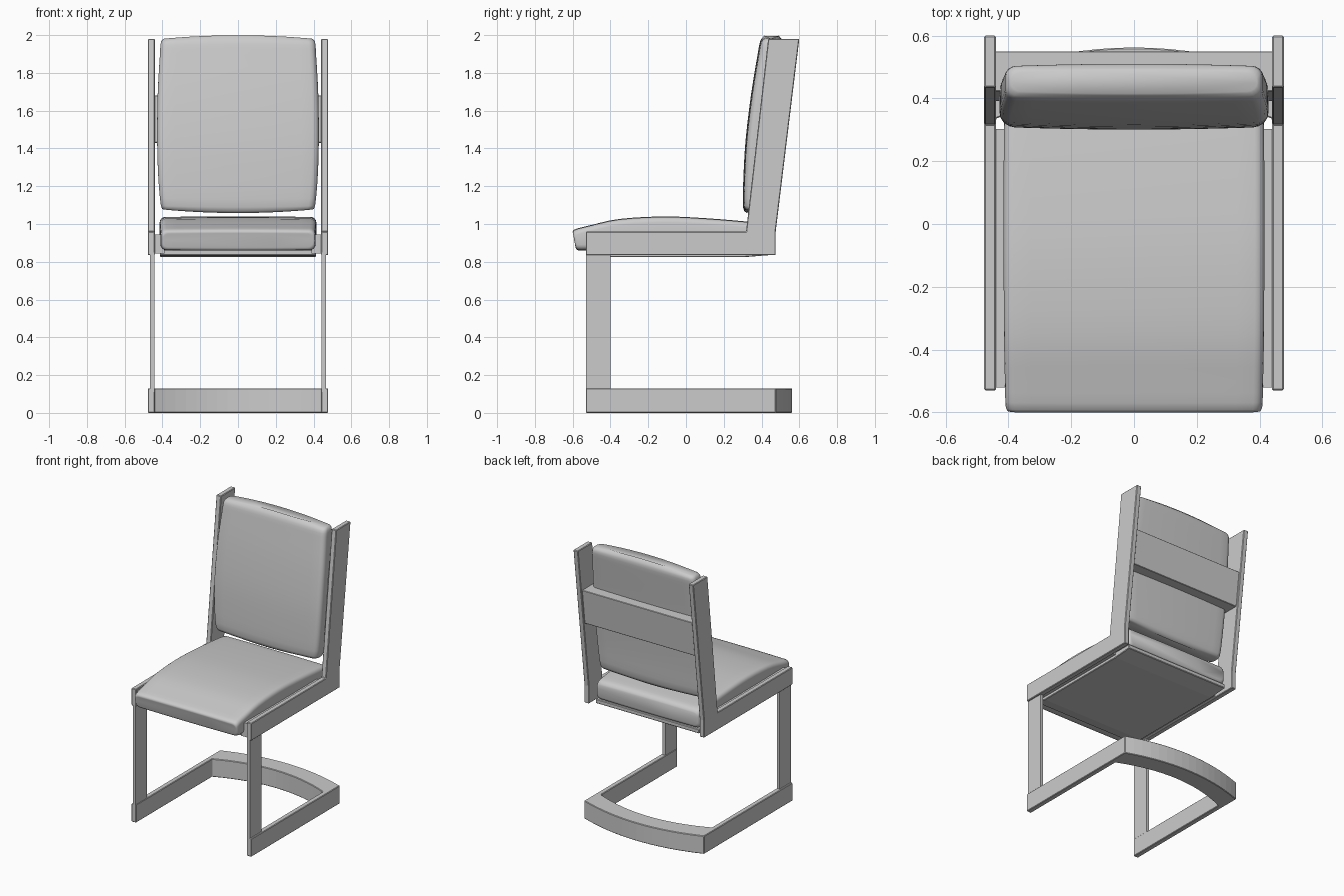
import bpy, bmesh, math
from mathutils import Vector

if "Cube" in bpy.data.objects:
    bpy.data.objects.remove(bpy.data.objects["Cube"])


def finish(name, bm):
    bmesh.ops.recalc_face_normals(bm, faces=bm.faces)
    me = bpy.data.meshes.new(name)
    bm.to_mesh(me)
    bm.free()
    ob = bpy.data.objects.new(name, me)
    bpy.context.collection.objects.link(ob)
    return ob


def prism(name, pts, axis, lo, hi, mirror=False, bevel=0.004):
    """Extrude a 2D outline along x (outline in y,z) or z (outline in x,y)."""
    bm = bmesh.new()
    def at(p, h):
        return (h, p[0], p[1]) if axis == 'x' else (p[0], p[1], h)
    face = bm.faces.new([bm.verts.new(at(p, lo)) for p in pts])
    ext = bmesh.ops.extrude_face_region(bm, geom=[face])
    delta = Vector((hi - lo, 0, 0)) if axis == 'x' else Vector((0, 0, hi - lo))
    bmesh.ops.translate(bm, vec=delta,
                        verts=[g for g in ext['geom'] if isinstance(g, bmesh.types.BMVert)])
    ob = finish(name, bm)
    if mirror:
        ob.modifiers.new("mirror", 'MIRROR')
    if bevel:
        b = ob.modifiers.new("bevel", 'BEVEL')
        b.width, b.segments, b.limit_method = bevel, 1, 'ANGLE'
        b.angle_limit = math.radians(40)
    return ob


def rect(a0, b0, a1, b1):
    return [(a0, b0), (a1, b0), (a1, b1), (a0, b1)]


def spline(rows, steps):
    """Catmull-Rom interpolation through rows of numbers."""
    out = []
    for i in range(len(rows) - 1):
        a, b = rows[max(i - 1, 0)], rows[i]
        c, d = rows[i + 1], rows[min(i + 2, len(rows) - 1)]
        for s in range(steps):
            t = s / steps
            out.append([0.5 * (2 * q + (r - p) * t + (2 * p - 5 * q + 4 * r - w) * t ** 2
                               + (3 * q - p - 3 * r + w) * t ** 3)
                        for p, q, r, w in zip(a, b, c, d)])
    return out + [list(rows[-1])]


def cushion(name, rows, radius, crown, bow):
    """Loft rounded cross-sections; row = face y, face z, rear y, rear z, half width."""
    bm = bmesh.new()
    rings = []
    rows = spline(rows, 3)
    for i, (fy, fz, ry, rz, w) in enumerate(rows):
        face, rear = Vector((0, fy, fz)), Vector((0, ry, rz))
        depth = (rear - face).length
        n = (rear - face) / depth
        r = min(radius, depth * 0.45)
        half = []
        for k in range(7):                       # face side, centre outwards
            half.append(((w - r) * k / 7, 0))
        for k in range(5):                       # face corner
            a = math.pi / 2 * k / 4
            half.append((w - r + r * math.sin(a), r - r * math.cos(a)))
        for k in range(5):                       # rear corner
            a = math.pi / 2 * k / 4
            half.append((w - r + r * math.cos(a), depth - r + r * math.sin(a)))
        for k in range(6, -1, -1):
            half.append(((w - r) * k / 7, depth))
        outline = half + [(-x, d) for x, d in reversed(half[1:-1])]
        t = 2 * i / (len(rows) - 1) - 1
        ring = []
        for x, d in outline:
            e = (x / w) ** 2
            p = face + n * (d + crown * e * (1 - 2 * d / depth))
            ring.append(bm.verts.new((x, p.y, p.z + bow * t ** 3 * (1 - e))))
        rings.append(ring)
    for a, b in zip(rings, rings[1:]):
        for i in range(len(a)):
            j = (i + 1) % len(a)
            bm.faces.new((a[i], a[j], b[j], b[i]))
    bm.faces.new(rings[0])
    bm.faces.new(rings[-1])
    for f in bm.faces:
        f.smooth = True
    return finish(name, bm)


# L-shaped side frames: seat rail and leaning back post
prism("side_frame", [(-0.53, 0.835), (0.475, 0.835), (0.475, 0.96), (0.60, 1.98),
                     (0.435, 1.98), (0.318, 0.96), (-0.53, 0.96)], 'x', 0.44, 0.477, True)

# Front legs
prism("front_leg", rect(-0.53, 0.11, -0.40, 0.85), 'x', 0.443, 0.465, True, 0)

# U-shaped base with a curved rear bar
def arc(half, y_side, y_mid, count=16):
    return [(half * (1 - 2 * k / count), y_mid + (y_side - y_mid) * (1 - 2 * k / count) ** 2)
            for k in range(count + 1)]

outer = [(0.477, -0.53)] + arc(0.477, 0.475, 0.562) + [(-0.477, -0.53)]
inner = [(-0.44, -0.53)] + arc(0.44, 0.335, 0.43)[::-1] + [(0.44, -0.53)]
prism("base_frame", outer + inner, 'z', 0.0, 0.13)

# Seat panel and the side cleats joining it to the rails
prism("seat_panel", [(-0.50, 0.835), (-0.42, 0.824), (0.30, 0.824), (0.44, 0.835),
                     (0.44, 0.865), (-0.50, 0.865)], 'x', -0.412, 0.412)
prism("side_cleat", rect(-0.52, 0.845, 0.302, 0.945), 'x', 0.39, 0.442, True, 0)

# Leaning back slat between the posts
prism("back_slat", [(0.392, 1.43), (0.520, 1.43), (0.550, 1.68), (0.422, 1.68)],
      'x', -0.442, 0.442, False, 0.003)

# Seat cushion
cushion("seat_cushion", [
    (-0.597, 0.945, -0.585, 0.875, 0.395),
    (-0.592, 0.970, -0.570, 0.860, 0.408),
    (-0.500, 0.995, -0.500, 0.860, 0.411),
    (-0.350, 1.027, -0.350, 0.860, 0.414),
    (-0.120, 1.040, -0.120, 0.860, 0.415),
    (0.100, 1.031, 0.100, 0.860, 0.415),
    (0.320, 1.013, 0.320, 0.860, 0.414),
    (0.415, 1.000, 0.420, 0.862, 0.410),
    (0.440, 0.975, 0.440, 0.885, 0.397)], 0.03, 0.003, 0.0)

# Back cushion
cushion("back_cushion", [
    (0.322, 1.076, 0.395, 1.078, 0.390),
    (0.302, 1.096, 0.420, 1.098, 0.408),
    (0.304, 1.250, 0.432, 1.250, 0.422),
    (0.316, 1.450, 0.450, 1.445, 0.428),
    (0.345, 1.690, 0.476, 1.680, 0.425),
    (0.378, 1.890, 0.502, 1.880, 0.414),
    (0.393, 1.962, 0.510, 1.960, 0.408),
    (0.415, 1.981, 0.490, 1.981, 0.392)], 0.035, 0.008, 0.018)
